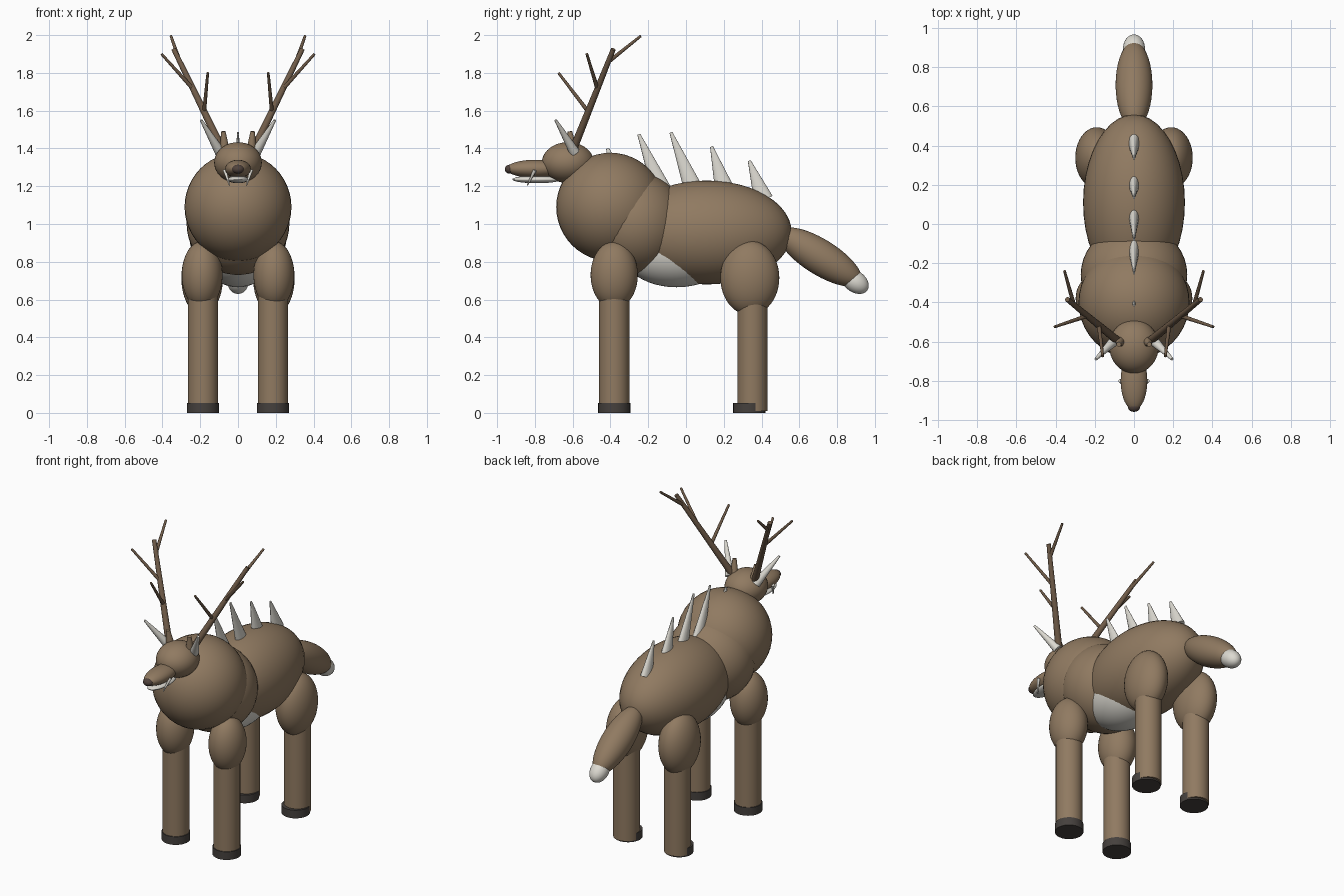
import bpy
import math
from mathutils import Vector

cube = bpy.data.objects.get("Cube")
if cube:
    bpy.data.objects.remove(cube, do_unlink=True)


def material(name, rgb):
    mat = bpy.data.materials.new(name)
    mat.use_nodes = True
    mat.diffuse_color = (*rgb, 1)
    bsdf = mat.node_tree.nodes["Principled BSDF"]
    bsdf.inputs["Base Color"].default_value = (*rgb, 1)
    bsdf.inputs["Roughness"].default_value = 0.8
    return mat


FUR = material("brown_fur", (0.28, 0.195, 0.12))
ANTLER = material("antler_brown", (0.16, 0.105, 0.065))
BONE = material("pale_bone", (0.72, 0.70, 0.64))
HOOF = material("dark_hoof", (0.06, 0.052, 0.047))
NOSE = material("nose_brown", (0.08, 0.055, 0.045))


def finish(name, mat):
    obj = bpy.context.object
    obj.name = name
    obj.data.materials.append(mat)
    bpy.ops.object.shade_smooth_by_angle(angle=math.radians(40))
    return obj


def ellipsoid(name, centre, radii, mat, tilt=0):
    bpy.ops.mesh.primitive_uv_sphere_add(segments=40, ring_count=24, location=centre,
                                         rotation=(math.radians(tilt), 0, 0))
    bpy.context.object.scale = radii
    return finish(name, mat)


def spike(name, start, end, r_start, r_end, mat, flat=1, sides=16):
    """Tapered rod from start to end, optionally flattened across its width."""
    a, b = Vector(start), Vector(end)
    bpy.ops.mesh.primitive_cone_add(vertices=sides, radius1=r_start, radius2=r_end,
                                    depth=(b - a).length, location=(a + b) / 2)
    obj = bpy.context.object
    obj.rotation_euler = (b - a).to_track_quat("Z", "Y").to_euler()
    obj.scale.x = flat
    return finish(name, mat)


# Torso
ellipsoid("body", (0, 0.11, 0.955), (0.26, 0.45, 0.275), FUR)
ellipsoid("shoulders", (0, -0.26, 1.0), (0.272, 0.26, 0.27), FUR)
ellipsoid("chest", (0, -0.4, 1.09), (0.283, 0.287, 0.287), FUR)
ellipsoid("belly", (0, -0.05, 0.87), (0.2, 0.3, 0.205), BONE)

# Head
ellipsoid("head", (0, -0.625, 1.325), (0.126, 0.138, 0.108), FUR)
ellipsoid("snout", (0, -0.8, 1.292), (0.068, 0.15, 0.048), FUR)
ellipsoid("nose", (0, -0.932, 1.29), (0.032, 0.027, 0.024), NOSE)
ellipsoid("lower_jaw", (0, -0.79, 1.236), (0.055, 0.13, 0.02), BONE)

# Tail
ellipsoid("tail", (0, 0.71, 0.825), (0.094, 0.255, 0.094), FUR, tilt=-32)
ellipsoid("tail_tip", (0, 0.895, 0.695), (0.056, 0.08, 0.056), BONE, tilt=-36)

# Back spines: base y, base z, tip y, tip z
spines = [(-0.4, 1.35, -0.415, 1.4), (-0.13, 1.18, -0.25, 1.475), (0.045, 1.17, -0.08, 1.485),
          (0.205, 1.18, 0.135, 1.41), (0.41, 1.13, 0.335, 1.335)]
for i, (y1, z1, y2, z2) in enumerate(spines):
    width = 0.02 if i == 0 else 0.052
    spike(f"back_spine_{i + 1}", (0, y1, z1), (0, y2, z2), width, 0.008, BONE, flat=0.55)

beam_base, beam_tip = Vector((0.085, -0.595, 1.40)), Vector((0.34, -0.385, 1.925))
# Tines: position along the beam, tip
tines = [(0.37, (0.16, -0.675, 1.8)), (0.6, (0.405, -0.525, 1.9)), (0.87, (0.355, -0.24, 1.995))]

for side, s in (("left", 1), ("right", -1)):
    def flip(p):
        return (p[0] * s, p[1], p[2])

    # Antlers
    spike(f"{side}_antler_beam", flip(beam_base), flip(beam_tip), 0.021, 0.013, ANTLER)
    for i, (t, tip) in enumerate(tines):
        spike(f"{side}_antler_tine_{i + 1}", flip(beam_base.lerp(beam_tip, t)), flip(tip),
              0.011, 0.007, ANTLER)

    # Ears, horns and tusks
    spike(f"{side}_ear", flip((0.07, -0.6, 1.39)), flip((0.078, -0.615, 1.49)),
          0.026, 0.012, FUR)
    spike(f"{side}_horn", flip((0.095, -0.59, 1.38)), flip((0.195, -0.69, 1.55)),
          0.028, 0.007, BONE)
    spike(f"{side}_tusk", flip((0.07, -0.8, 1.285)), flip((0.045, -0.84, 1.205)),
          0.01, 0.003, BONE)

    # Legs
    ellipsoid(f"{side}_front_thigh", flip((0.19, -0.38, 0.73)), (0.108, 0.125, 0.178), FUR)
    ellipsoid(f"{side}_rear_thigh", flip((0.19, 0.338, 0.715)), (0.11, 0.156, 0.197), FUR)
    for end, leg_y, hoof_y in (("front", -0.38, -0.38), ("rear", 0.352, 0.335)):
        spike(f"{side}_{end}_leg", flip((0.185, leg_y, 0.01)), flip((0.185, leg_y, 0.68)),
              0.08, 0.08, FUR, sides=32)
        spike(f"{side}_{end}_hoof", flip((0.185, hoof_y, 0)), flip((0.185, hoof_y, 0.053)),
              0.085, 0.085, HOOF, sides=32)
